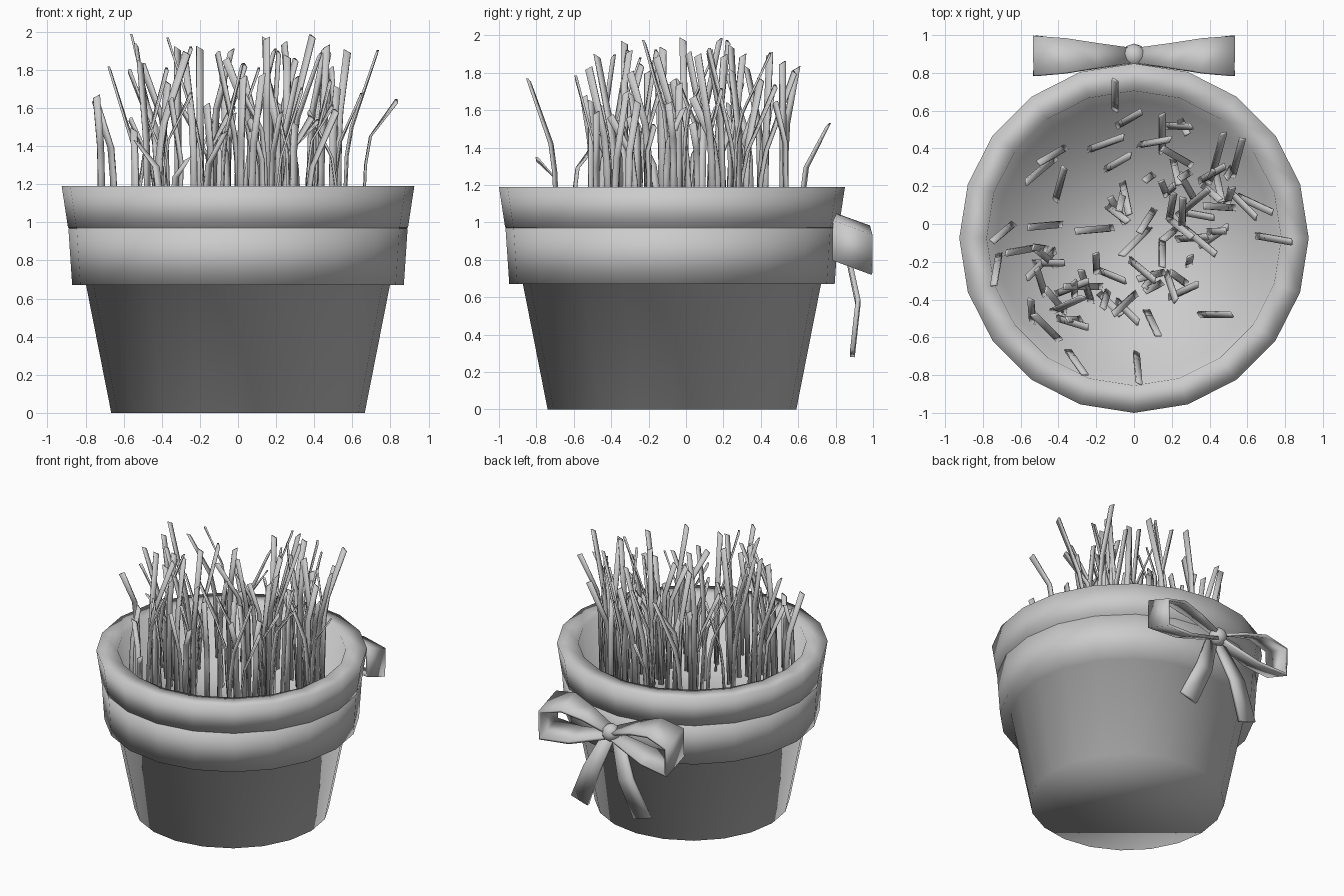
import bpy, bmesh, math, random
from mathutils import Vector

if "Cube" in bpy.data.objects:
    bpy.data.objects.remove(bpy.data.objects["Cube"], do_unlink=True)

random.seed(4)
POT_Y = -0.075
SOIL_Z = 0.86

grey = bpy.data.materials.new("plain grey")
grey.use_nodes = True
grey.diffuse_color = (0.6, 0.6, 0.6, 1)
grey.node_tree.nodes["Principled BSDF"].inputs["Base Color"].default_value = grey.diffuse_color


def finish(bm, name):
    """Turn a bmesh into a smooth named object with the shared material."""
    bmesh.ops.recalc_face_normals(bm, faces=bm.faces)
    for f in bm.faces:
        f.smooth = True
    mesh = bpy.data.meshes.new(name)
    bm.to_mesh(mesh)
    bm.free()
    mesh.materials.append(grey)
    obj = bpy.data.objects.new(name, mesh)
    bpy.context.collection.objects.link(obj)
    return obj


def skin(bm, rings, closed):
    """Bridge successive rows of vertices with quads."""
    for a, b in zip(rings, rings[1:]):
        n = len(a)
        for i in range(n if closed else n - 1):
            j = (i + 1) % n
            bm.faces.new((a[i], a[j], b[j], b[i]))


def lathe(name, profile, sides):
    bm = bmesh.new()
    rings = []
    for r, z in profile:
        angles = [math.tau * i / sides for i in range(sides)]
        rings.append([bm.verts.new((r * math.cos(t), POT_Y + r * math.sin(t), z))
                      for t in angles])
    skin(bm, rings, True)
    bm.faces.new(rings[0])
    bm.faces.new(rings[-1])
    return finish(bm, name)


def ribbon(name, rows, thickness):
    """Strip through pairs of edge points, given thickness by a modifier."""
    bm = bmesh.new()
    skin(bm, [[bm.verts.new(p) for p in row] for row in rows], False)
    obj = finish(bm, name)
    mod = obj.modifiers.new("thickness", 'SOLIDIFY')
    mod.thickness = thickness
    mod.offset = 0
    return obj


# Pot: tapered body, band, rim and inside, in one turned profile
lathe("pot", [(0.665, 0), (0.797, 0.67), (0.87, 0.67), (0.89, 0.968),
              (0.882, 0.97), (0.892, 0.972), (0.925, 1.19), (0.78, 1.19),
              (0.73, SOIL_Z)], 20)

# Bow: two loops and two tails, mirrored, around a knot
KNOT = Vector((0, 0.89, 0.875))
LOOP = [(0.02, 0.02, 0.04), (0.2, 0.09, 0.065), (0.36, 0.13, 0.09), (0.525, 0.09, 0.105),
        (0.525, -0.11, 0.105), (0.3, -0.1, 0.08), (0.02, -0.02, 0.04)]
TAIL = [(0.03, 0.86, 0.85, 0.04), (0.145, 0.92, 0.57, 0.06), (0.26, 0.89, 0.3, 0.068)]
for side, s in (("left", 1), ("right", -1)):
    ribbon("bow_loop_" + side,
           [[KNOT + Vector((s * x, e * w, h - 0.36 * e * w)) for e in (-1, 1)]
            for x, h, w in LOOP], 0.022)
    ribbon("bow_tail_" + side,
           [[(s * (x + e * w), y, z + e * w * 0.3) for e in (-1, 1)]
            for x, y, z, w in TAIL], 0.025)

bm = bmesh.new()
bmesh.ops.create_icosphere(bm, subdivisions=2, radius=0.065)
bmesh.ops.translate(bm, verts=bm.verts, vec=KNOT)
finish(bm, "bow_knot")


# Grass: thin blades, upright at the root and bent over above the rim
def blade(bm, x, y, heading, reach):
    lean = Vector((math.cos(heading), math.sin(heading), 0))
    turn = heading + math.pi / 2 + random.uniform(-0.7, 0.7)
    across = Vector((math.cos(turn), math.sin(turn), 0)) * 0.018
    thick = Vector((-across.y, across.x, 0)) * 0.35
    foot = Vector((x, y, 0)) - lean * reach * 0.55
    tip_z = random.uniform(1.52, 1.99) - 0.45 * max(0, abs(y) - 0.3)
    bend_z = 1.19 + (tip_z - 1.19) * random.uniform(0.25, 0.6)
    rings = []
    for out, z, slant in ((0, SOIL_Z, 0), (0.02, bend_z - 0.15, 0),
                          (reach * 0.25, bend_z, 0), (reach, tip_z - 0.01, 0.01)):
        c = foot + lean * out + Vector((0, 0, z))
        rings.append([bm.verts.new(c + a * across + b * thick + Vector((0, 0, a * slant)))
                      for a, b in ((-1, -1), (1, -1), (1, 1), (-1, 1))])
    skin(bm, rings, True)
    bm.faces.new(rings[0])
    bm.faces.new(rings[-1])


# Blade middles in hundredths and heading in degrees
BLADES = [(-10, 69, 90), (-2, 56, 30), (-14, 43, 20), (-8, 33, 30), (15, 49, 90),
          (-44, 36, 30), (-50, 28, 40), (-39, 22, 75), (45, 39, 75), (55, 36, 75),
          (22, 36, -30), (42, 27, 30), (-70, -5, 40), (-48, -1, 5), (-60, -14, 10),
          (-73, -25, 80), (-50, -22, 45), (-22, -3, 5), (-9, 8, -60), (0, -10, 45),
          (15, -16, 90), (5, -25, -40), (27, -35, 25), (44, -48, 0), (10, -53, -65),
          (2, -77, -85), (-30, -74, -55), (-47, -54, -45), (-42, -40, -50),
          (-28, -33, 0), (-12, -43, -45), (-3, -47, -45), (20, 10, 80), (28, 20, -60),
          (32, 12, 40), (36, -10, -40), (43, -6, 35), (58, 10, -45), (65, 10, -25),
          (75, -8, -10)]
bm = bmesh.new()
for px, py, deg in BLADES:
    x, y, t = px / 100, py / 100, math.radians(deg)
    if x * math.cos(t) + (y - POT_Y) * math.sin(t) < 0:
        t += math.pi
    blade(bm, x, y, t, random.uniform(0.14, 0.21))

# Clumps of looser blades: centre, spread and count
CLUMPS = [(0.3, 0.06, 0.11, 16), (0.02, -0.28, 0.1, 8), (-0.3, -0.38, 0.1, 8),
          (0.18, 0.38, 0.08, 5), (-0.05, 0.1, 0.07, 4), (-0.5, -0.1, 0.1, 4)]
for cx, cy, spread, count in CLUMPS:
    for i in range(count):
        blade(bm, random.gauss(cx, spread), random.gauss(cy, spread),
              random.uniform(0, math.tau), random.uniform(0.05, 0.18))
finish(bm, "grass_blades")
